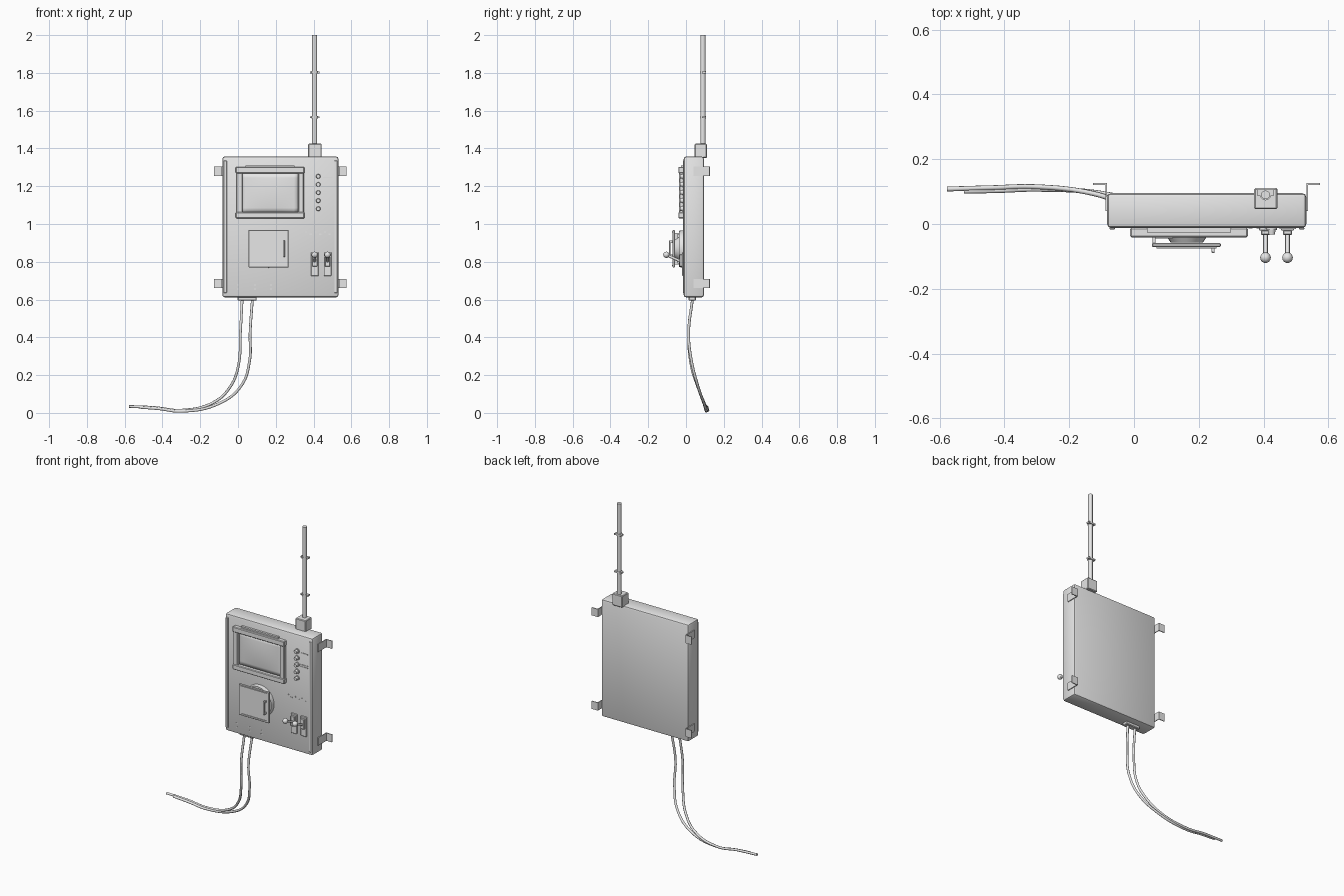
import bpy, bmesh, math
from mathutils import Vector

if "Cube" in bpy.data.objects:
    bpy.data.objects.remove(bpy.data.objects["Cube"])

grey = bpy.data.materials.new("light_grey")
grey.diffuse_color = (0.8, 0.8, 0.8, 1)
grey.use_nodes = True
grey.node_tree.nodes["Principled BSDF"].inputs["Base Color"].default_value = grey.diffuse_color


def finish(name, bm, smooth=False):
    bmesh.ops.recalc_face_normals(bm, faces=bm.faces)
    me = bpy.data.meshes.new(name)
    bm.to_mesh(me)
    bm.free()
    for p in me.polygons:
        p.use_smooth = smooth
    me.materials.append(grey)
    ob = bpy.data.objects.new(name, me)
    bpy.context.collection.objects.link(ob)
    if smooth:
        bpy.context.view_layer.objects.active = ob
        ob.select_set(True)
        bpy.ops.object.shade_smooth_by_angle(angle=math.radians(35))
        ob.select_set(False)
    return ob


def box(name, x0, x1, y0, y1, z0, z1, bevel=0, segments=1):
    bm = bmesh.new()
    bmesh.ops.create_cube(bm, size=1)
    for v in bm.verts:
        v.co = ((x0 + x1) / 2 + v.co.x * (x1 - x0),
                (y0 + y1) / 2 + v.co.y * (y1 - y0),
                (z0 + z1) / 2 + v.co.z * (z1 - z0))
    if bevel:
        bmesh.ops.bevel(bm, geom=bm.edges[:], offset=bevel, segments=segments,
                        profile=0.5, affect='EDGES')
    return finish(name, bm, segments > 1)


def rod(name, a, b, r1, r2=None, n=16):
    a, b = Vector(a), Vector(b)
    d = b - a
    bm = bmesh.new()
    bmesh.ops.create_cone(bm, cap_ends=True, segments=n, radius1=r1,
                          radius2=r1 if r2 is None else r2, depth=d.length)
    q = d.to_track_quat('Z', 'Y')
    for v in bm.verts:
        v.co = q @ v.co + (a + b) / 2
    return finish(name, bm, True)


def ball(name, c, r):
    bm = bmesh.new()
    bmesh.ops.create_uvsphere(bm, u_segments=16, v_segments=10, radius=r)
    bmesh.ops.translate(bm, verts=bm.verts, vec=c)
    return finish(name, bm, True)


def cable(name, pts, r):
    cu = bpy.data.curves.new(name, 'CURVE')
    cu.dimensions = '3D'
    cu.bevel_depth = r
    cu.bevel_resolution = 2
    cu.resolution_u = 8
    cu.use_fill_caps = True
    sp = cu.splines.new('BEZIER')
    sp.bezier_points.add(len(pts) - 1)
    for bp, p in zip(sp.bezier_points, pts):
        bp.co = p
        bp.handle_left_type = bp.handle_right_type = 'AUTO'
    cu.materials.append(grey)
    bpy.context.collection.objects.link(bpy.data.objects.new(name, cu))


F = -0.012  # front face of the housing

# Housing with edge strips
box("housing", -0.083, 0.532, F, 0.095, 0.612, 1.357, 0.012, 2)
box("left_strip", -0.076, -0.059, -0.017, F + .002, 0.635, 1.335, 0.002)
box("right_strip", 0.510, 0.526, -0.017, F + .002, 0.635, 1.335, 0.002)

# Wall brackets: side plate plus outward flange
for side, x in ((-1, -0.083), (1, 0.532)):
    for z in (0.685, 1.28):
        xs = sorted((x, x + side * 0.005))
        box("bracket_plate", *xs, 0.04, 0.125, z - .025, z + .025)
        xs = sorted((x, x + side * 0.043))
        box("bracket_flange", *xs, 0.121, 0.126, z - .025, z + .025)

# Antenna mast
box("mast_base", 0.371, 0.443, 0.046, 0.111, 1.350, 1.425, 0.004)
rod("mast", (0.406, 0.09, 1.42), (0.406, 0.09, 2.0), 0.0135, n=12)
for z in (1.565, 1.803):
    rod("mast_collar", (0.406, 0.09, z - .006), (0.406, 0.09, z + .006), 0.017, n=12)
    box("mast_clip", 0.381, 0.431, 0.086, 0.106, z - .005, z + .005)

# Display frame: horizontal rails over vertical posts
for z0, z1 in ((1.030, 1.063), (1.268, 1.302)):
    box("screen_rail", -0.012, 0.352, -0.041, F, z0, z1, 0.004)
for x0, x1 in ((-0.008, 0.024), (0.318, 0.349)):
    box("screen_post", x0, x1, -0.037, F, 1.05, 1.285, 0.004)
box("screen_hood", 0.04, 0.30, -0.026, F, 1.300, 1.311)

# Slightly bulged display glass
bm = bmesh.new()
bmesh.ops.create_grid(bm, x_segments=12, y_segments=8, size=1)
for v in bm.verts:
    u, w = v.co.x, v.co.y
    v.co = (0.171 + u * 0.15, -0.018 - 0.008 * (1 - u * u) * (1 - w * w), 1.165 + w * 0.106)
bmesh.ops.reverse_faces(bm, faces=bm.faces)
glass = finish("screen_glass", bm, True)
sol = glass.modifiers.new("thickness", 'SOLIDIFY')
sol.thickness = 0.003

# Push buttons on collars, with label bars
for i in range(5):
    z = 1.252 - i * 0.0428
    rod("button_collar", (0.425, F + .002, z), (0.425, -0.018, z), 0.016)
    rod("button", (0.425, -0.018, z), (0.425, -0.033, z), 0.012, 0.010)
for z in (1.247, 1.172, 1.160):
    box("button_label", 0.45, 0.50, F - .003, F + .002, z - .003, z + .003)

# Round dial behind the open cover
rod("dial", (0.163, F + .002, 0.868), (0.163, -0.036, 0.868), 0.100, 0.096, 32)
rod("dial_hub", (0.163, -0.036, 0.868), (0.163, -0.057, 0.868), 0.064, 0.05, 24)
box("cover_plate", 0.055, 0.268, -0.071, -0.059, 0.77, 0.968, 0.003)
box("cover_hinge", 0.057, 0.067, -0.062, -0.038, 0.785, 0.953)
for z in (0.80, 0.937):
    box("hinge_arm", 0.057, 0.12, -0.044, -0.034, z - .01, z + .01)
for z0, z1 in ((0.778, 0.784), (0.954, 0.960)):
    box("cover_rib", 0.07, 0.255, -0.075, -0.070, z0, z1)
box("cover_handle", 0.240, 0.249, -0.090, -0.083, 0.826, 0.912, 0.002)
for z in (0.832, 0.906):
    box("handle_foot", 0.240, 0.249, -0.085, -0.070, z - .006, z + .006)

# Lever switches
for x in (0.406, 0.474):
    box("lever_plate", x - .02, x + .02, -0.020, F + .002, 0.725, 0.85, 0.002)
    box("lever_block", x - .014, x + .014, -0.034, -0.019, 0.775, 0.84, 0.003)
    rod("lever_arm", (x, -0.030, 0.803), (x, -0.102, 0.836), 0.007, n=12)
    ball("lever_knob", (x, -0.104, 0.837), 0.0165)

# Small raised index marks
marks = [(x, z) for x in (0.0, 0.09, 0.175) for z in (0.655, 0.678)]
marks += [(0.36 + i * 0.025, 0.958 - (i % 2) * 0.012) for i in range(6)]
for x, z in marks:
    box("index_mark", x - .006, x + .006, F - .002, F + .002, z - .003, z + .003)

# Cable gland and hanging cables
box("cable_gland", -0.002, 0.099, 0.014, 0.052, 0.594, 0.615, 0.004)
cable("cable_left", [(0.022, 0.034, 0.60), (0.013, 0.014, 0.43), (0.002, 0.028, 0.25),
                     (-0.04, 0.062, 0.14), (-0.13, 0.095, 0.055), (-0.30, 0.115, 0.014),
                     (-0.44, 0.112, 0.028), (-0.577, 0.108, 0.034)], 0.0075)
cable("cable_right", [(0.076, 0.034, 0.60), (0.064, 0.014, 0.42), (0.062, 0.028, 0.28),
                      (0.018, 0.062, 0.145), (-0.10, 0.095, 0.05), (-0.30, 0.107, 0.0085),
                      (-0.42, 0.103, 0.022), (-0.525, 0.101, 0.030)], 0.0075)
